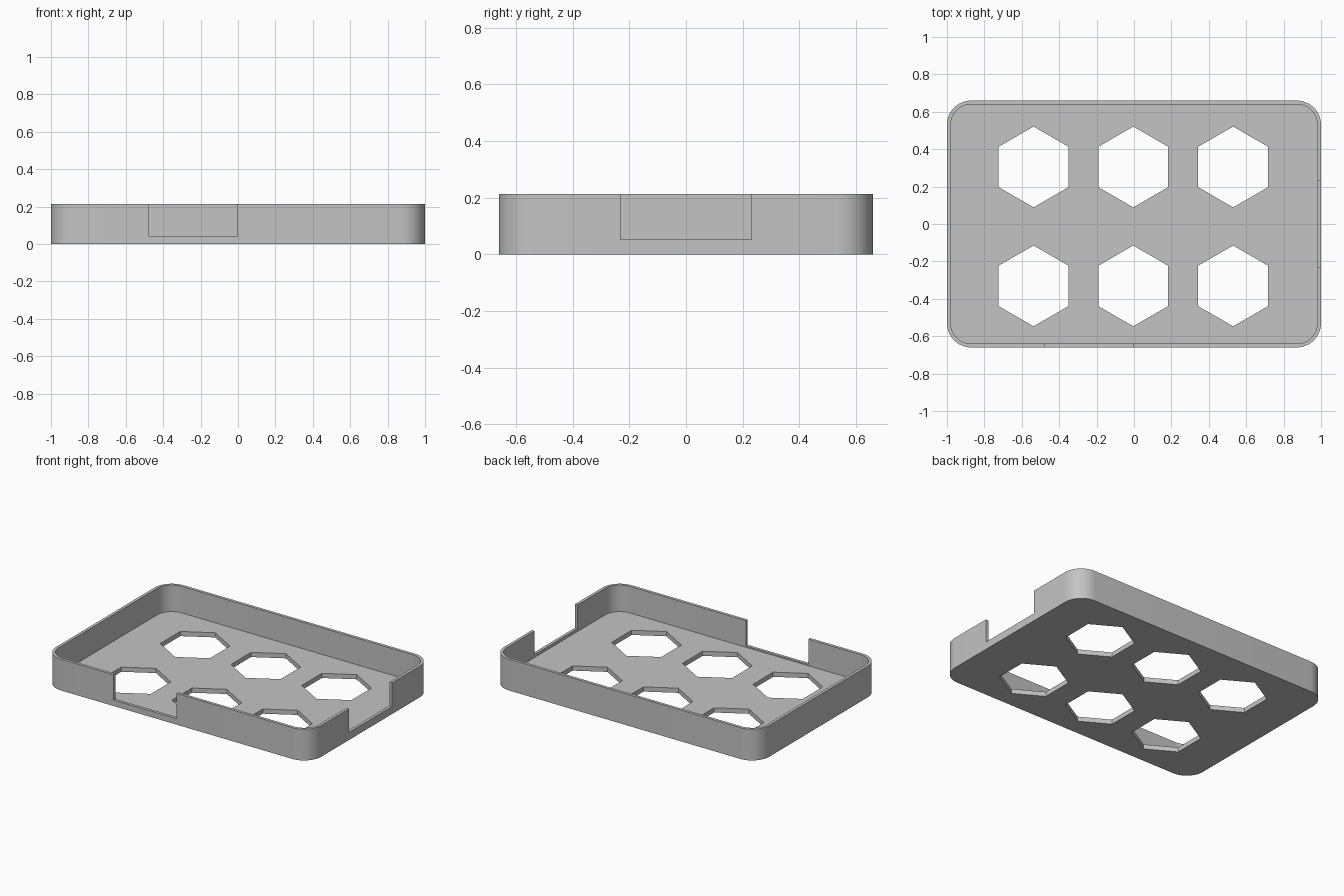
import bpy, bmesh
from math import sin, cos, pi, radians

old = bpy.data.objects.get("Cube")
if old:
    bpy.data.objects.remove(old, do_unlink=True)

# Plain grey used everywhere
GREY = (0.55, 0.55, 0.55, 1)
grey = bpy.data.materials.new("light_grey")
grey.use_nodes = True
grey.diffuse_color = GREY
grey.node_tree.nodes["Principled BSDF"].inputs["Base Color"].default_value = GREY

HX, HY, HEIGHT = 1.0, 0.66, 0.213
WALL, FLOOR, RADIUS = 0.02, 0.032, 0.13


def prism(name, outline, z0, z1):
    """Extrude a closed outline from z0 to z1."""
    bm = bmesh.new()
    base = bm.faces.new([bm.verts.new((x, y, z0)) for x, y in outline])
    top = bmesh.ops.extrude_face_region(bm, geom=[base])["geom"]
    verts = [g for g in top if isinstance(g, bmesh.types.BMVert)]
    bmesh.ops.translate(bm, vec=(0, 0, z1 - z0), verts=verts)
    bmesh.ops.recalc_face_normals(bm, faces=bm.faces)
    mesh = bpy.data.meshes.new(name)
    bm.to_mesh(mesh)
    bm.free()
    mesh.materials.append(grey)
    ob = bpy.data.objects.new(name, mesh)
    bpy.context.collection.objects.link(ob)
    return ob


def rounded_rect(hx, hy, r, steps=12):
    pts = []
    for q, (sx, sy) in enumerate([(1, 1), (-1, 1), (-1, -1), (1, -1)]):
        for i in range(steps + 1):
            a = (q + i / steps) * pi / 2
            pts.append((sx * (hx - r) + r * cos(a), sy * (hy - r) + r * sin(a)))
    return pts


def rect(x0, x1, y0, y1):
    return [(x0, y0), (x1, y0), (x1, y1), (x0, y1)]


def hexagon(cx, cy, r):
    return [(cx + r * sin(i * pi / 3), cy + r * cos(i * pi / 3)) for i in range(6)]


# Solid body of the tray
tray = prism("open_tray", rounded_rect(HX, HY, RADIUS), 0, HEIGHT)

# Inner hollow
cutters = [prism("hollow_cutter",
                 rounded_rect(HX - WALL, HY - WALL, RADIUS - WALL), FLOOR, 0.4)]

# Front and left side wall notches
cutters.append(prism("front_notch_cutter", rect(-0.475, -0.003, -0.8, -0.6), 0.041, 0.4))
cutters.append(prism("side_notch_cutter", rect(0.94, 1.1, -0.232, 0.231), 0.052, 0.4))

# Two rows of hexagonal floor holes
for cy in (0.305, -0.331):
    for cx in (-0.537, -0.004, 0.53):
        cutters.append(prism("hole_cutter", hexagon(cx, cy, 0.216), -0.1, 0.1))

for c in cutters:
    c.hide_render = True
    mod = tray.modifiers.new(c.name, 'BOOLEAN')
    mod.operation = 'DIFFERENCE'
    mod.solver = 'EXACT'
    mod.object = c

# Bake the cuts and drop the cutters
bpy.context.view_layer.update()
deps = bpy.context.evaluated_depsgraph_get()
result = bpy.data.meshes.new_from_object(tray.evaluated_get(deps))
tray.modifiers.clear()
tray.data = result
tray.data.name = "open_tray"
for c in cutters:
    bpy.data.objects.remove(c, do_unlink=True)

# One material slot, rounded corners smooth and edges sharp
result.materials.clear()
result.materials.append(grey)
for p in result.polygons:
    p.material_index = 0
    p.use_smooth = True
result.set_sharp_from_angle(angle=radians(30))
